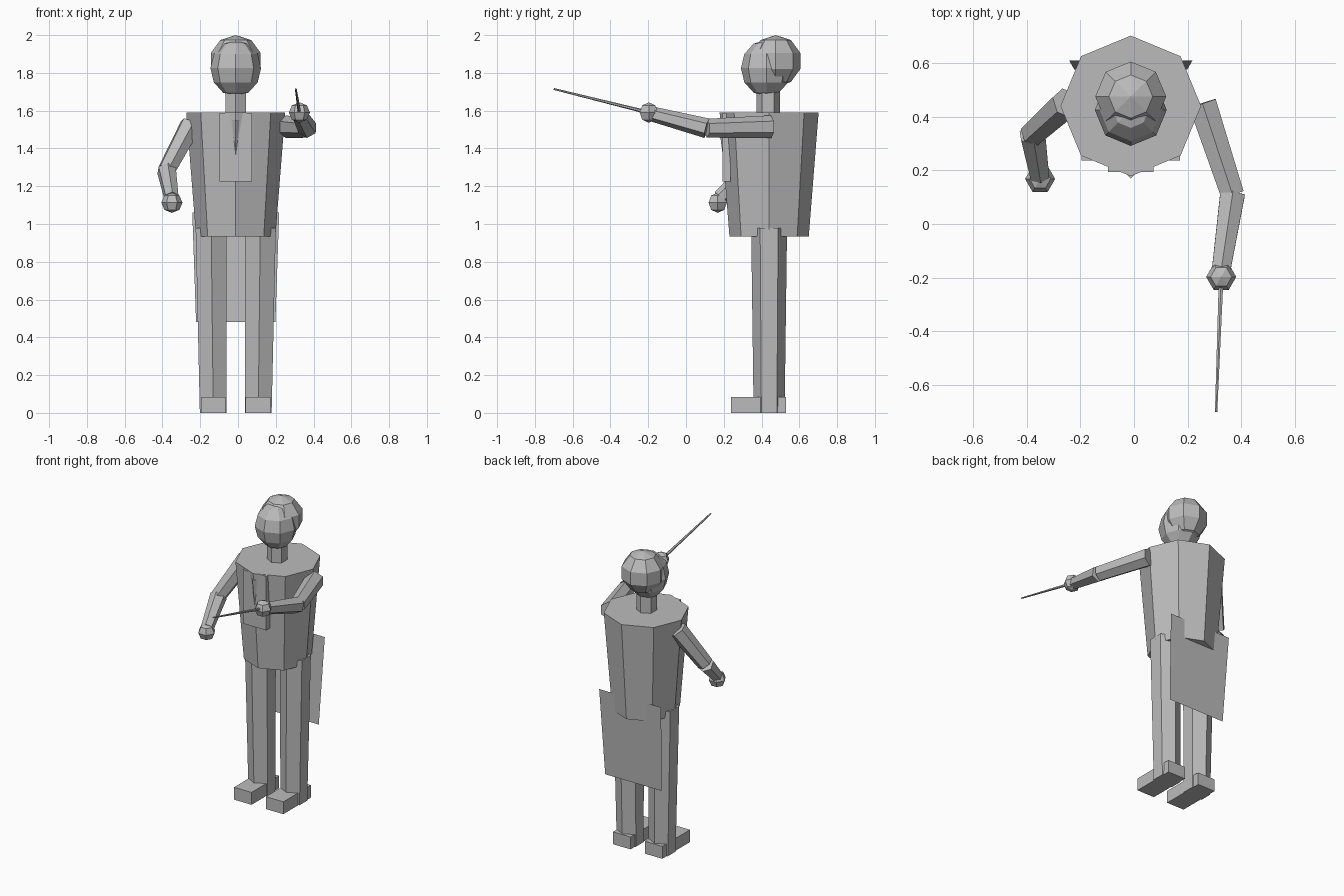
import bpy, bmesh
from math import pi
from mathutils import Matrix, Vector

cube = bpy.data.objects.get("Cube")
if cube:
    bpy.data.objects.remove(cube, do_unlink=True)

grey = bpy.data.materials.new("plain_grey")
grey.use_nodes = True
colour = (0.5, 0.5, 0.5, 1)
grey.diffuse_color = colour
grey.node_tree.nodes["Principled BSDF"].inputs["Base Color"].default_value = colour

MID = -0.012   # body centre line in x
BODY = 0.44    # body centre in y


def finish(name, bm):
    mesh = bpy.data.meshes.new(name)
    bm.to_mesh(mesh)
    bm.free()
    mesh.materials.append(grey)
    obj = bpy.data.objects.new(name, mesh)
    bpy.context.collection.objects.link(obj)
    return obj


def limb(name, start, end, r_start, r_end, sides=6):
    """Tapered prism between two points, one corner facing up (or back)."""
    a, b = Vector(start), Vector(end)
    axis = b - a
    upright = abs(axis.z) > 0.95 * axis.length
    turn = Matrix.Identity(4) if upright else axis.to_track_quat('Z', 'Y').to_matrix().to_4x4()
    if upright:
        # keep the ends level and shear towards the far end
        turn[0][2], turn[1][2] = axis.x / axis.z, axis.y / axis.z
    bm = bmesh.new()
    bmesh.ops.create_cone(bm, cap_ends=True, segments=sides, radius1=r_start, radius2=r_end,
                          depth=axis.z if upright else axis.length,
                          matrix=Matrix.Translation((a + b) / 2) @ turn)
    return finish(name, bm)


def ball(name, centre, radii, sides, rings, spin=0):
    bm = bmesh.new()
    bmesh.ops.create_uvsphere(bm, u_segments=sides, v_segments=rings, radius=1,
                              matrix=Matrix.Translation(centre) @ Matrix.Diagonal((*radii, 1))
                              @ Matrix.Rotation(spin, 4, 'Z'))
    return finish(name, bm)


def box(name, low, high):
    low, high = Vector(low), Vector(high)
    bm = bmesh.new()
    bmesh.ops.create_cube(bm, size=1, matrix=Matrix.Translation((low + high) / 2)
                          @ Matrix.Diagonal((*(high - low), 1)))
    return finish(name, bm)


# Torso, neck and head
limb("torso", (MID, BODY, 0.935), (MID, BODY, 1.59), 0.21, 0.262, 8)
limb("neck", (MID, 0.435, 1.55), (MID, 0.435, 1.75), 0.063, 0.063)
ball("head", (MID, 0.425, 1.825), (0.134, 0.134, 0.15), 8, 6)
ball("hair", (MID, 0.475, 1.863), (0.139, 0.137, 0.137), 8, 5)

# Shirt front and tie
box("shirt_front", (MID - 0.085, 0.194, 1.225), (MID + 0.085, 0.235, 1.588))
limb("tie", (MID, 0.2, 1.33), (MID, 0.2, 1.55), 0.001, 0.03, 4)

# Coat tail, a single thin sheet
bm = bmesh.new()
corners = [(-0.23, 0.61, 1.06), (-0.21, 0.575, 0.48), (0.21, 0.575, 0.48), (0.23, 0.61, 1.06)]
bm.faces.new([bm.verts.new((MID + x, y, z)) for x, y, z in corners])
finish("coat_tail", bm)

# Legs and shoes
for side, s in (("left", 1), ("right", -1)):
    limb(side + "_leg", (MID + s * 0.119, BODY, 0), (MID + s * 0.13, BODY, 0.98), 0.082, 0.095)
    x = MID + s * 0.118
    box(side + "_shoe", (x - 0.065, 0.237, 0), (x + 0.065, 0.53, 0.083))

# Arms: shoulder, elbow, wrist and hand positions
arms = {
    "left": [(0.255, 0.45, 1.515), (0.367, 0.11, 1.507), (0.325, -0.17, 1.58), (0.325, -0.197, 1.59)],
    "right": [(-0.25, 0.45, 1.525), (-0.378, 0.335, 1.285), (-0.352, 0.18, 1.14), (-0.35, 0.168, 1.113)],
}
for side, (shoulder, elbow, wrist, hand) in arms.items():
    limb(side + "_upper_arm", shoulder, elbow, 0.06, 0.05)
    limb(side + "_forearm", elbow, wrist, 0.053, 0.04)
    ball(side + "_hand", hand, (0.056, 0.056, 0.054), 6, 4, pi / 2)

# Baton
limb("baton", arms["left"][3], (0.306, -0.7, 1.715), 0.01, 0.005)
